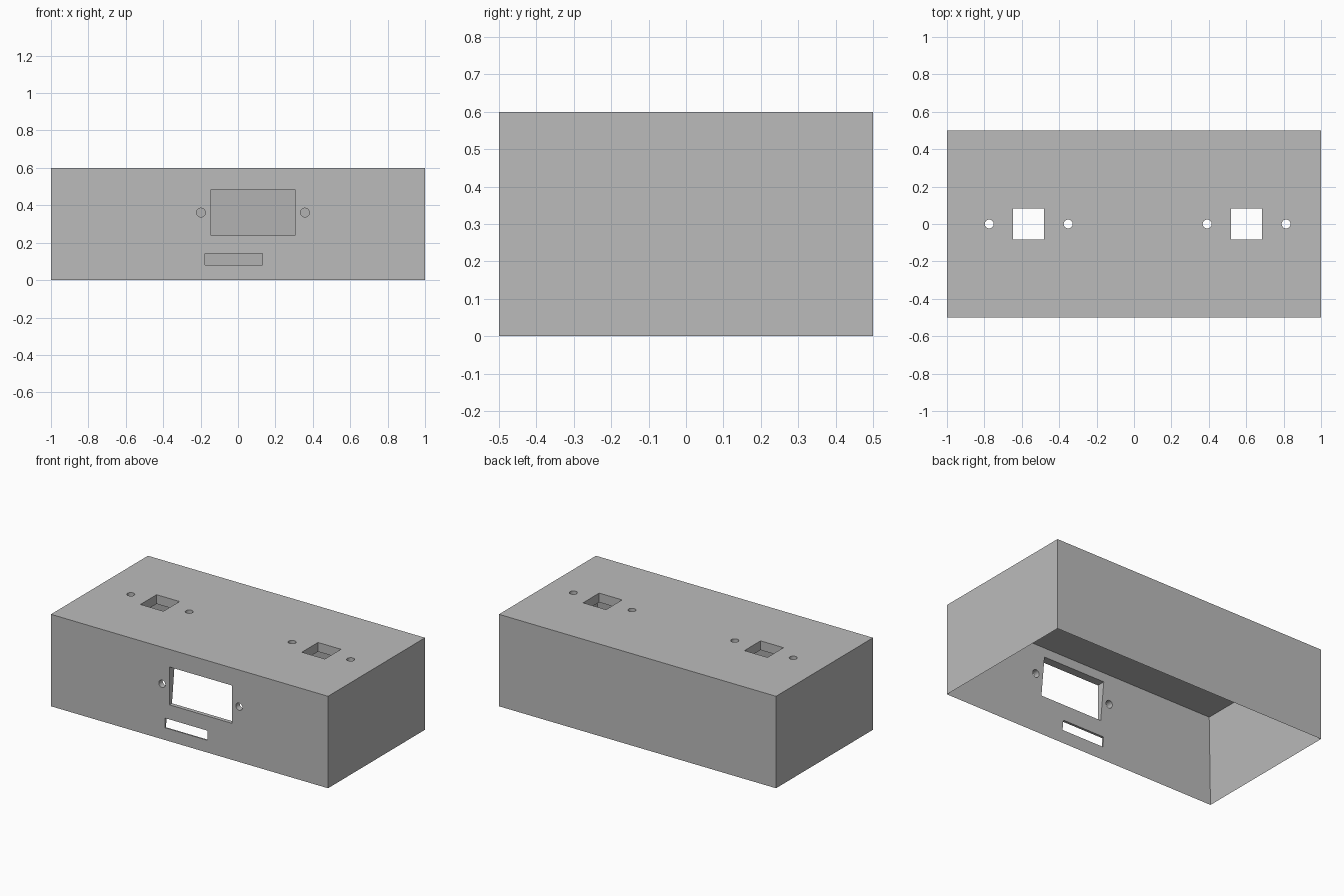
import bpy
import bmesh
from mathutils import Matrix, Vector

cube = bpy.data.objects.get("Cube")
if cube:
    bpy.data.objects.remove(cube, do_unlink=True)

WIDTH, DEPTH, HEIGHT, WALL = 2.0, 1.0, 0.6, 0.06
HOLE_RADIUS = 0.024

grey = bpy.data.materials.new("plain_grey")
grey.use_nodes = True
colour = (0.5, 0.5, 0.5, 1)
grey.diffuse_color = colour
grey.node_tree.nodes["Principled BSDF"].inputs["Base Color"].default_value = colour


def add_box(bm, low, high):
    low, high = Vector(low), Vector(high)
    size = Matrix.Diagonal((*(high - low), 1))
    bmesh.ops.create_cube(bm, size=1, matrix=Matrix.Translation((low + high) / 2) @ size)


def add_pin(bm, centre, along_y=False):
    turn = Matrix.Rotation(1.5707963, 4, 'X') if along_y else Matrix()
    bmesh.ops.create_cone(bm, cap_ends=True, segments=16, radius1=HOLE_RADIUS,
                          radius2=HOLE_RADIUS, depth=WALL * 3,
                          matrix=Matrix.Translation(centre) @ turn)


def make_object(name, bm):
    mesh = bpy.data.meshes.new(name)
    bm.to_mesh(mesh)
    bm.free()
    mesh.materials.append(grey)
    obj = bpy.data.objects.new(name, mesh)
    bpy.context.collection.objects.link(obj)
    return obj


# Enclosure: a box hollowed out from its open underside
bm = bmesh.new()
add_box(bm, (-WIDTH / 2, -DEPTH / 2, 0), (WIDTH / 2, DEPTH / 2, HEIGHT))
base = [f for f in bm.faces if f.normal.z < -0.5]
bmesh.ops.inset_region(bm, faces=base, thickness=WALL, use_even_offset=True)
bmesh.ops.translate(bm, verts=base[0].verts, vec=(0, 0, HEIGHT - WALL))
bmesh.ops.recalc_face_normals(bm, faces=bm.faces)
enclosure = make_object("enclosure", bm)

# Cutters for the front: display window, slot and two screw holes
bm = bmesh.new()
front, inside = -DEPTH / 2 - WALL, -DEPTH / 2 + 2 * WALL
add_box(bm, (-0.145, front, 0.238), (0.305, inside, 0.485))
add_box(bm, (-0.176, front, 0.08), (0.13, inside, 0.143))
for x in (-0.198, 0.358):
    add_pin(bm, (x, -DEPTH / 2 + WALL / 2, 0.361), along_y=True)

# Cutters for the top: two square openings, each between two screw holes
for x in (-0.563, 0.602):
    add_box(bm, (x - 0.083, -0.083, HEIGHT - 2 * WALL), (x + 0.083, 0.083, HEIGHT + WALL))
    for side in (-0.211, 0.211):
        add_pin(bm, (x + side, 0, HEIGHT - WALL / 2))
cutters = make_object("opening_cutters", bm)

# Cut the openings, then discard the cutters
cut = enclosure.modifiers.new("openings", 'BOOLEAN')
cut.operation = 'DIFFERENCE'
cut.solver = 'EXACT'
cut.object = cutters
bpy.context.view_layer.objects.active = enclosure
enclosure.select_set(True)
bpy.ops.object.modifier_apply(modifier=cut.name)
bpy.data.objects.remove(cutters, do_unlink=True)
bpy.ops.object.shade_smooth_by_angle(angle=0.52)
